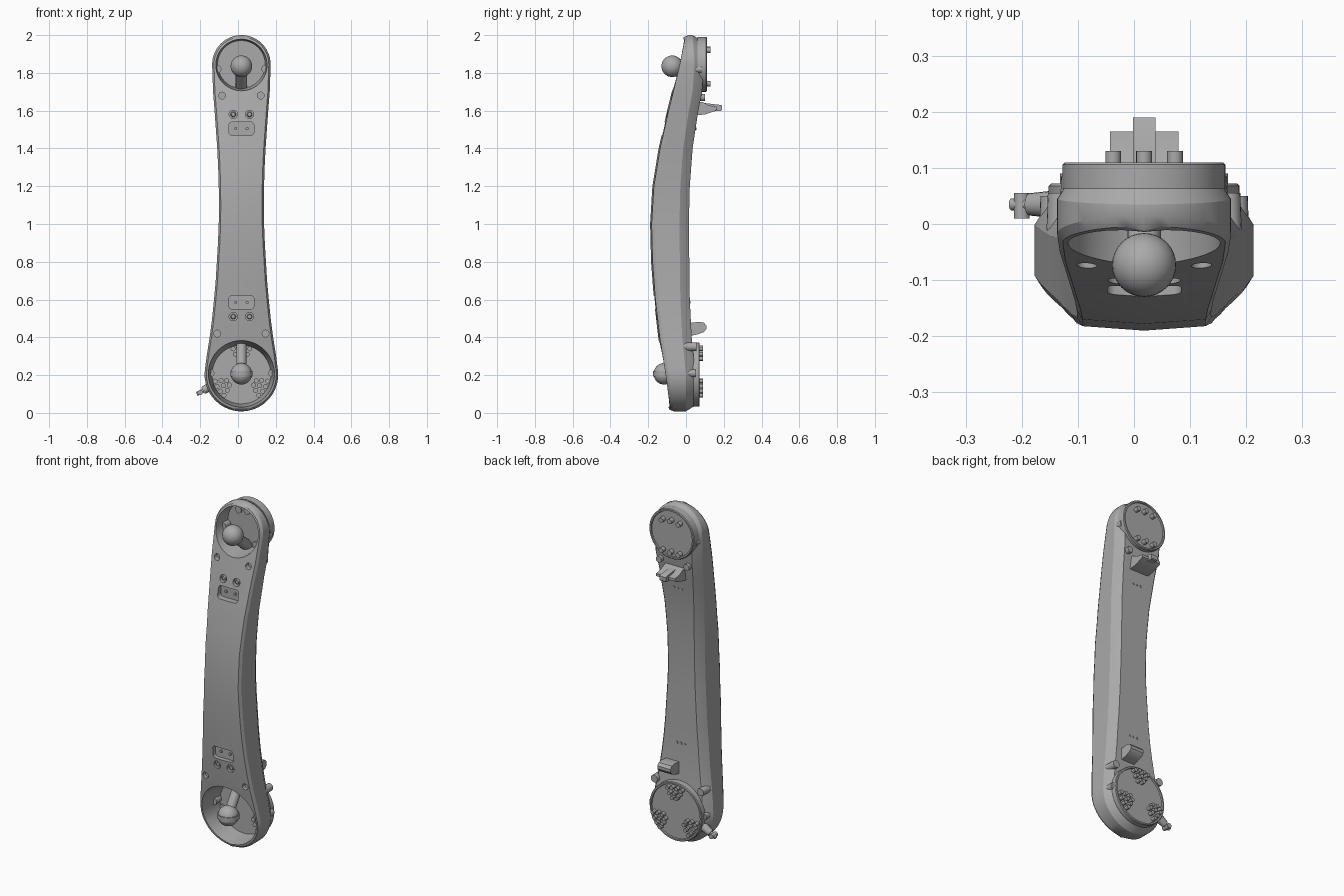
import bpy, bmesh, math
from mathutils import Vector, Matrix

if "Cube" in bpy.data.objects:
    bpy.data.objects.remove(bpy.data.objects["Cube"])

CX = 0.018                      # centre line of the arm
LOW_Z, LOW_R = 0.203, 0.195     # lower round end
TOP_Z, TOP_R = 1.845, 0.155     # upper round end

grey = bpy.data.materials.new("mid_grey")
grey.use_nodes = True
grey.diffuse_color = (0.4, 0.4, 0.4, 1)
grey.node_tree.nodes["Principled BSDF"].inputs["Base Color"].default_value = (0.4, 0.4, 0.4, 1)


def finish(name, bm, angle=35):
    bmesh.ops.recalc_face_normals(bm, faces=bm.faces)
    mesh = bpy.data.meshes.new(name)
    bm.to_mesh(mesh)
    bm.free()
    obj = bpy.data.objects.new(name, mesh)
    bpy.context.collection.objects.link(obj)
    mesh.materials.append(grey)
    smooth(obj, angle)
    return obj


def smooth(obj, angle=35):
    bpy.ops.object.select_all(action="DESELECT")
    obj.select_set(True)
    bpy.context.view_layer.objects.active = obj
    bpy.ops.object.shade_smooth_by_angle(angle=math.radians(angle))


def rod(bm, a, b, r1, r2=None, sides=20):
    """Capped cylinder or cone from point a to point b."""
    a, b = Vector(a), Vector(b)
    turn = (b - a).to_track_quat("Z", "Y").to_matrix().to_4x4()
    bmesh.ops.create_cone(bm, cap_ends=True, segments=sides, radius1=r1,
                          radius2=r1 if r2 is None else r2, depth=(b - a).length,
                          matrix=Matrix.Translation((a + b) / 2) @ turn)


def y_rod(bm, x, z, y0, y1, r1, r2=None, sides=20):
    rod(bm, (x, y0, z), (x, y1, z), r1, r2, sides)


def prism(bm, points, x, width):
    """Side outline of (y, z) points, extruded across x."""
    face = bm.faces.new([bm.verts.new((x - width / 2, y, z)) for y, z in points])
    new = bmesh.ops.extrude_face_region(bm, geom=[face])["geom"]
    bmesh.ops.translate(bm, vec=(width, 0, 0), verts=[v for v in new if isinstance(v, bmesh.types.BMVert)])


def slot(bm, z, y0, y1, half_w, half_h, r):
    """Rounded rectangle, extruded along y."""
    ring = []
    for i in range(16):
        a = 2 * math.pi * (i + 0.5) / 16
        sx, sz = math.copysign(1, math.cos(a)), math.copysign(1, math.sin(a))
        ring.append((CX + sx * (half_w - r) + r * math.cos(a), z + sz * (half_h - r) + r * math.sin(a)))
    face = bm.faces.new([bm.verts.new((x, y0, zz)) for x, zz in ring])
    new = bmesh.ops.extrude_face_region(bm, geom=[face])["geom"]
    bmesh.ops.translate(bm, vec=(0, y1 - y0, 0), verts=[v for v in new if isinstance(v, bmesh.types.BMVert)])


def lookup(table, z):
    if z <= table[0][0]:
        return table[0][1]
    for (z0, v0), (z1, v1) in zip(table, table[1:]):
        if z <= z1:
            return v0 + (v1 - v0) * (z - z0) / (z1 - z0)
    return table[-1][1]


FRONT = [(0, -.088), (.2, -.115), (.4, -.147), (.6, -.17), (.8, -.185), (1, -.19),
         (1.2, -.178), (1.4, -.145), (1.6, -.1), (1.8, -.05), (2, -.01)]
BACK = [(0, .05), (.2, .05), (.4, .03), (.6, .02), (1, .015), (1.2, .02),
        (1.4, .035), (1.6, .065), (1.7, .085), (1.85, .095), (2, .085)]
WIDTH = [(.3, .184), (.4, .168), (.5, .155), (.6, .145), (.7, .136), (.8, .13), (.9, .124), (1, .12),
         (1.1, .119), (1.2, .12), (1.3, .123), (1.4, .128), (1.5, .135), (1.6, .142), (1.7, .15)]


def outline(inset):
    """Half outline as (half width, z) from bottom to top."""
    rows = []
    for i in range(13):
        a = math.radians(-86 + i * 8)
        rows.append(((LOW_R - inset) * math.cos(a), LOW_Z + (LOW_R - inset) * math.sin(a)))
    rows += [(w - inset, z) for z, w in WIDTH]
    for i in range(12):
        a = math.radians(-2 + i * 8)
        rows.append(((TOP_R - inset) * math.cos(a), TOP_Z + (TOP_R - inset) * math.sin(a)))
    return rows


# Bowed arm: stacked outlines from the front face to the back panel
layers = [(0.010, FRONT, 0.008), (0, FRONT, 0.024), (0, BACK, -0.05), (0.026, BACK, -0.008), (0.034, BACK, 0)]
bm = bmesh.new()
loops = []
for k, (inset, table, dy) in enumerate(layers):
    right, left, mid = [], [], []
    rows = outline(inset)
    for n, (w, z) in enumerate(rows):
        y = lookup(table, z) + dy
        right.append(bm.verts.new((CX + w, y, z)))
        left.append(bm.verts.new((CX - w, y, z)))
        cap = k in (0, len(layers) - 1)
        if cap or n in (0, len(rows) - 1):
            mid.append(bm.verts.new((CX, y - (0.008 if k == 0 else 0), z)))
    if cap:
        for side in (left, right):
            for i in range(len(rows) - 1):
                bm.faces.new((side[i], side[i + 1], mid[i + 1], mid[i]))
    loops.append(right + [mid[-1]] + left[::-1] + [mid[0]])
for a, b in zip(loops, loops[1:]):
    for i in range(len(a)):
        j = (i + 1) % len(a)
        bm.faces.new((a[i], a[j], b[j], b[i]))
arm = finish("bowed_arm", bm)

# Recesses: end cups, slots, screw seats and side holes
screw_rows = [(1.58, 1.505), (.51, .585)]
hole_rows = [(1.68, .102), (.42, .128)]
bm = bmesh.new()
y_rod(bm, CX, LOW_Z, -.25, .04, .195, .154, 48)
y_rod(bm, CX, TOP_Z, -.25, .072, .158, .125, 48)
for seat_z, slot_z in screw_rows:
    y = lookup(FRONT, slot_z)
    slot(bm, slot_z, y - .05, y + .03, .066, .036, .018)
    for s in (-1, 1):
        y_rod(bm, CX + s * .043, seat_z, y - .05, lookup(FRONT, seat_z) + .018, .022)
for z, off in hole_rows:
    for s in (-1, 1):
        y_rod(bm, CX + s * off, z, lookup(FRONT, z) - .05, lookup(FRONT, z) + .03, .018)
cutter = finish("recess_cutter", bm)
cutter.hide_render = True
mod = arm.modifiers.new("recesses", "BOOLEAN")
mod.object, mod.solver = cutter, "EXACT"
bpy.context.view_layer.objects.active = arm
bpy.ops.object.modifier_apply(modifier=mod.name)
bpy.data.objects.remove(cutter)
smooth(arm, 30)

# Screw heads in the front seats and slots
bm = bmesh.new()
for seat_z, slot_z in screw_rows:
    for s in (-1, 1):
        y = lookup(FRONT, seat_z)
        y_rod(bm, CX + s * .043, seat_z, y + .02, y + .008, .015, .010)
        y = lookup(FRONT, slot_z)
        y_rod(bm, CX + s * .03, slot_z, y + .032, y + .022, .008, sides=12)
    for s in (-1, 0, 1):
        y = lookup(BACK, slot_z)
        y_rod(bm, CX + s * .025, slot_z, y - .01, y + .004, .007, sides=10)
finish("arm_screws", bm)


def end_disc(name, z, r, y0, y1):
    """Back disc with a raised rim around a sunken face."""
    bm = bmesh.new()
    prof = [(r, y0), (r, y1 - .004), (r - .004, y1), (r - .012, y1), (r - .014, y1 - .007)]
    rings = [[bm.verts.new((CX + q * math.cos(i * math.pi / 28), y, z + q * math.sin(i * math.pi / 28)))
              for i in range(56)] for q, y in prof]
    for a, b in zip(rings, rings[1:]):
        for i in range(56):
            bm.faces.new((a[i], a[i - 1], b[i - 1], b[i]))
    bm.faces.new(rings[0])
    bm.faces.new(rings[-1])
    finish(name, bm)


end_disc("lower_disc", LOW_Z, .17, .03, .072)
end_disc("upper_disc", TOP_Z, .145, .062, .11)

# Contact studs, showing on both sides of each disc
bm = bmesh.new()
for x in (-.055, 0, .055):
    for z in (1.92 + (.006 if x == 0 else 0), 1.742):
        y_rod(bm, CX + x, z, .09, .13, .014)
        y_rod(bm, CX + x, z, .07, .055, .02)
finish("upper_studs", bm)
bm = bmesh.new()
for base in (90, 212, 328):
    for radius, turns in ((.143, (-18, -6, 6, 18)), (.112, (-16, 0, 16)), (.085, (-9, 9))):
        for t in turns:
            a = math.radians(base + t)
            x, z = CX + radius * math.cos(a), LOW_Z + radius * math.sin(a)
            y_rod(bm, x, z, .05, .09, .011, sides=14)
            y_rod(bm, x, z, .035, .022, .013, sides=14)
finish("lower_studs", bm)


def lever(name, ball, foot, r, collar):
    """Ball-ended lever inside an end cup."""
    bm = bmesh.new()
    bmesh.ops.create_uvsphere(bm, u_segments=32, v_segments=16, radius=.057, matrix=Matrix.Translation(ball))
    rod(bm, foot, ball, r)
    if collar:
        b = Vector(ball)
        rod(bm, b - Vector((0, 0, .014)), b + Vector((0, 0, .014)), .059, sides=32)
    finish(name, bm)


lever("upper_lever", (CX, -.073, 1.835), (CX, .07, 1.715), .03, False)
lever("lower_lever", (CX, -.115, .207), (CX, .0, .385), .027, True)

# Brackets on the back panel
bm = bmesh.new()
prism(bm, [(.05, 1.575), (.1, 1.58), (.15, 1.597), (.165, 1.605), (.165, 1.62), (.12, 1.628), (.09, 1.645), (.05, 1.65)], CX, .122)
prism(bm, [(.1, 1.595), (.185, 1.598), (.19, 1.603), (.19, 1.626), (.185, 1.63), (.1, 1.64)], CX, .04)
finish("upper_bracket", bm)
bm = bmesh.new()
prism(bm, [(.01, .405), (.06, .415), (.095, .428), (.108, .445), (.108, .462), (.095, .477), (.07, .482), (.01, .475)], CX + .05, .085)
finish("lower_bracket", bm)

# Round bosses along the back chamfers
bm = bmesh.new()
for z, off, y, r in ((1.82, .128, .085, .022), (1.67, .09, .1, .02), (.35, .15, .055, .024), (.21, .165, .05, .022)):
    for s in (-1, 1):
        y_rod(bm, CX + s * off, z, y - .07, y, r, r * .9)
finish("back_bosses", bm)

# Side lug with a cross pin
bm = bmesh.new()
rod(bm, (-.13, .035, .15), (-.185, .035, .118), .026, .02, 16)
rod(bm, (-.18, .035, .12), (-.218, .035, .1), .011, sides=14)
y_rod(bm, -.2, .108, .01, .055, .014)
finish("side_lug", bm)
